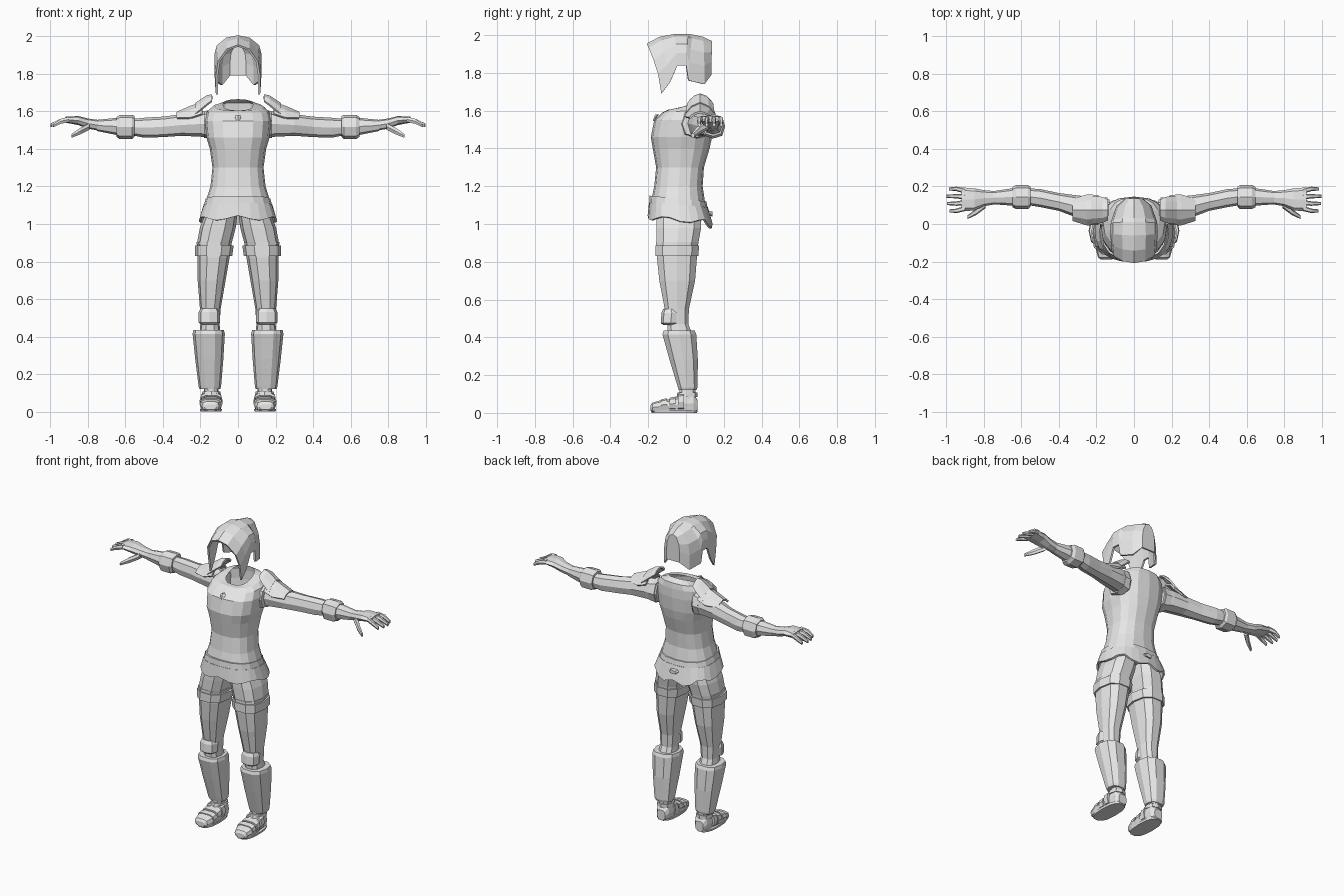
import bpy, bmesh, math

steel = bpy.data.materials.new("light_grey")
steel.diffuse_color = (0.8, 0.8, 0.8, 1)


def finish(name, bm, mirror=False, thick=0):
    bmesh.ops.recalc_face_normals(bm, faces=bm.faces)
    me = bpy.data.meshes.new(name)
    bm.to_mesh(me)
    bm.free()
    me.materials.append(steel)
    ob = bpy.data.objects.new(name, me)
    bpy.context.collection.objects.link(ob)
    if thick:
        mod = ob.modifiers.new("thickness", 'SOLIDIFY')
        mod.thickness, mod.offset = thick, 0
    if mirror:
        ob.modifiers.new("mirror", 'MIRROR')
    return ob


def power(v, p):
    return math.copysign(abs(v) ** (2 / p), v)


def loft(name, axis, rings, n=8, p=2.5, mirror=False, caps=(True, True), thick=0, rule=None):
    """rings: (position, u_min, u_max, v_min, v_max[, tilt]) across the axis."""
    bm = bmesh.new()
    loops = []
    for pos, u0, u1, v0, v1, *tilt in rings:
        loop = []
        for i in range(n):
            a = 2 * math.pi * i / n
            s, t = power(math.cos(a), p), power(math.sin(a), p)
            u, v = (u0 + u1) / 2 + (u1 - u0) / 2 * s, (v0 + v1) / 2 + (v1 - v0) / 2 * t
            w = pos + (tilt[0] * t if tilt else 0)
            loop.append(bm.verts.new({'x': (w, u, v), 'y': (u, w, v), 'z': (u, v, w)}[axis]))
        loops.append(loop)
    for a, b in zip(loops, loops[1:]):
        for i in range(n):
            j = (i + 1) % n
            bm.faces.new((a[i], a[j], b[j], b[i]))
    if caps[0]:
        bm.faces.new(loops[0])
    if caps[1]:
        bm.faces.new(loops[-1])
    if rule:
        for v in bm.verts:
            rule(v.co)
    return finish(name, bm, mirror, thick)


def sheet(name, rows, mirror=False, close_end=False, thick=0.012):
    bm = bmesh.new()
    g = [[bm.verts.new(c) for c in r] for r in rows]
    for a, b in zip(g, g[1:]):
        for i in range(len(a) - 1):
            bm.faces.new((a[i], a[i + 1], b[i + 1], b[i]))
    if close_end:
        bm.faces.new(g[-1])
    return finish(name, bm, mirror, thick)


# Breastplate with open, sloping collar
loft("torso", 'z', [
    (1.05, -.165, .165, -.165, .085), (1.12, -.172, .172, -.185, .10),
    (1.20, -.147, .147, -.168, .088), (1.30, -.136, .136, -.158, .095),
    (1.40, -.150, .150, -.176, .125), (1.46, -.168, .168, -.186, .138),
    (1.55, -.176, .176, -.168, .146), (1.60, -.165, .165, -.125, .145, .01),
    (1.625, -.135, .135, -.095, .14, .02), (1.635, -.08, .08, -.06, .105, .03)],
    n=16, caps=(True, False))

# Small chest ornament
loft("chest_ornament", 'z', [(1.545, -.004, .004, -.176, -.165), (1.57, -.018, .018, -.168, -.15),
                             (1.58, -.012, .012, -.162, -.14)], n=4, p=2)

# Waist belt and flared skirt, dropping to a tab at the back
loft("waist_belt", 'z', [(1.095, -.183, .183, -.195, .115, -.015),
                         (1.135, -.172, .172, -.192, .108, -.015)], n=16)


def skirt_edge(c):
    if c.z < 1.06:
        if c.y > .1:
            c.z -= .02
        c.z += .012 * math.cos(6 * math.atan2(c.x, -c.y))


loft("skirt", 'z', [(1.10, -.178, .178, -.19, .11, -.012), (1.02, -.203, .203, -.197, .135, -.012)],
     n=24, caps=(False, False), thick=.012, rule=skirt_edge)
loft("back_buckle", 'y', [(.11, -.035, .035, 1.045, 1.07), (.14, -.025, .025, 1.04, 1.065)])

# Pointed open helmet: arches from front rim to back, cheek guards and ear notch in the lower edge
arch = [(1, 0), (1, .4), (.9, .68), (.5, .92)]
stations = [  # y_top, y_bottom, z_top, z_bottom, half width
    (-.205, -.13, 1.95, 1.69, .112), (-.14, -.085, 1.985, 1.75, .117),
    (-.06, -.045, 2.0, 1.84, .12), (.01, .0, 2.0, 1.84, .118),
    (.03, .012, 1.998, 1.76, .115), (.09, .095, 1.985, 1.74, .088),
    (.132, .13, 1.965, 1.79, .045)]
rows = []
for yt, yb, zt, zb, hw in stations:
    half = [(hw * x, yb + (yt - yb) * h ** 1.6, zb + (zt - zb) * h) for x, h in arch]
    rows.append(half + [(0, yt, zt)] + [(-x, y, z) for x, y, z in reversed(half)])
sheet("helmet", rows, close_end=True)

# Layered shoulder guards
for name, plan in {
    "shoulder_guard_inner": [(.138, 1.685, .05, .03), (.165, 1.68, .065, .045), (.225, 1.64, .072, .055)],
    "shoulder_guard_outer": [(.19, 1.645, .075, .06), (.25, 1.625, .078, .06), (.325, 1.592, .055, .03)],
}.items():
    sheet(name, [[(x, .075 + h * t, z - d * t * t) for t in (-1, -.6, 0, .6, 1)]
                 for x, z, h, d in plan], mirror=True)

# Arms, cuffs and hands
loft("armhole_trim", 'x', [(.14, -.04, .14, 1.45, 1.61), (.182, -.02, .142, 1.46, 1.6)], mirror=True)
loft("arm", 'x', [
    (.13, .0, .13, 1.46, 1.60), (.2, .012, .142, 1.465, 1.60), (.3, .032, .152, 1.47, 1.585),
    (.4, .07, .165, 1.463, 1.572), (.5, .09, .186, 1.46, 1.566), (.56, .1, .19, 1.472, 1.56),
    (.65, .098, .19, 1.475, 1.565), (.75, .105, .175, 1.495, 1.555)], mirror=True)
loft("forearm_cuff", 'x', [(.552, .09, .2, 1.465, 1.575), (.565, .08, .207, 1.452, 1.582),
                           (.63, .08, .207, 1.452, 1.582), (.648, .09, .197, 1.465, 1.57)], mirror=True)
loft("palm", 'x', [(.74, .105, .175, 1.497, 1.554), (.8, .095, .18, 1.508, 1.562),
                   (.85, .072, .19, 1.527, 1.575), (.92, .068, .195, 1.54, 1.572)], mirror=True)
for k in range(4):
    y, tip = .083 + .031 * k, .07 + .039 * k
    end = (.982, .997, 1.0, .985)[k]
    loft("finger_%d" % (k + 1), 'x', [
        (.9, y - .014, y + .014, 1.542, 1.573), (.945, tip - .012, tip + .012, 1.532, 1.562),
        (end, tip - .008, tip + .008, 1.515, 1.536)], n=6, mirror=True)
loft("thumb", 'x', [(.79, .085, .13, 1.5, 1.54), (.84, .048, .082, 1.475, 1.515),
                    (.888, .026, .046, 1.458, 1.48)], n=6, mirror=True)

# Legs with thigh straps, knee plates and shin guards
loft("leg", 'z', [
    (1.08, 0, .165, -.16, .085), (.98, .012, .203, -.162, .085), (.90, .033, .218, -.16, .07),
    (.82, .045, .217, -.158, .062), (.70, .066, .215, -.145, .052), (.55, .092, .203, -.115, .018),
    (.47, .098, .2, -.1, .015), (.42, .095, .205, -.1, .035), (.25, .105, .2, -.07, .055),
    (.12, .105, .182, -.035, .052), (.05, .1, .185, -.035, .055)], n=10, mirror=True)
for name, z0, z1, e in (("thigh_band", .83, .885, .012), ("thigh_strap", .89, .905, .005)):
    loft(name, 'z', [(z0, .043 - e, .217 + e, -.16 - e / 2, .064 + e / 2),
                     (z1, .035 - e, .217 + e, -.16 - e / 2, .068 + e / 2)], n=10, mirror=True)
loft("knee_plate", 'z', [(.465, .11, .195, -.12, -.05), (.475, .095, .21, -.133, -.03),
                         (.53, .095, .21, -.13, -.02), (.55, .105, .2, -.12, -.04)], mirror=True)
loft("shin_guard", 'z', [(.12, .095, .205, -.04, .058), (.135, .09, .21, -.045, .063),
                         (.28, .078, .228, -.09, .066), (.415, .07, .242, -.128, .058),
                         (.435, .075, .238, -.122, .05)], n=10, mirror=True)

# Armoured shoes with sole and overlapping instep plates
loft("shoe", 'y', [
    (.062, .11, .17, .005, .07), (.04, .095, .185, 0, .1), (-.02, .09, .19, 0, .1),
    (-.07, .085, .198, 0, .075), (-.14, .088, .202, 0, .066), (-.178, .1, .192, .003, .055),
    (-.188, .115, .178, .01, .04)], n=10, p=3, mirror=True)
loft("shoe_sole", 'z', [(0, .088, .2, -.185, .06), (.014, .086, .203, -.188, .063)],
     n=14, p=2.6, mirror=True)
for k, y in enumerate((-.03, -.075, -.12)):
    top = (.105, .085, .076)[k]
    loft("instep_plate_%d" % (k + 1), 'y', [(y + .02, .083, .203, .012, top + .003),
                                            (y - .012, .083, .205, .012, top - .004)],
         n=10, p=3, mirror=True)
loft("ankle_strap", 'z', [(.085, .092, .192, -.05, .06), (.108, .094, .19, -.045, .06)], mirror=True)
